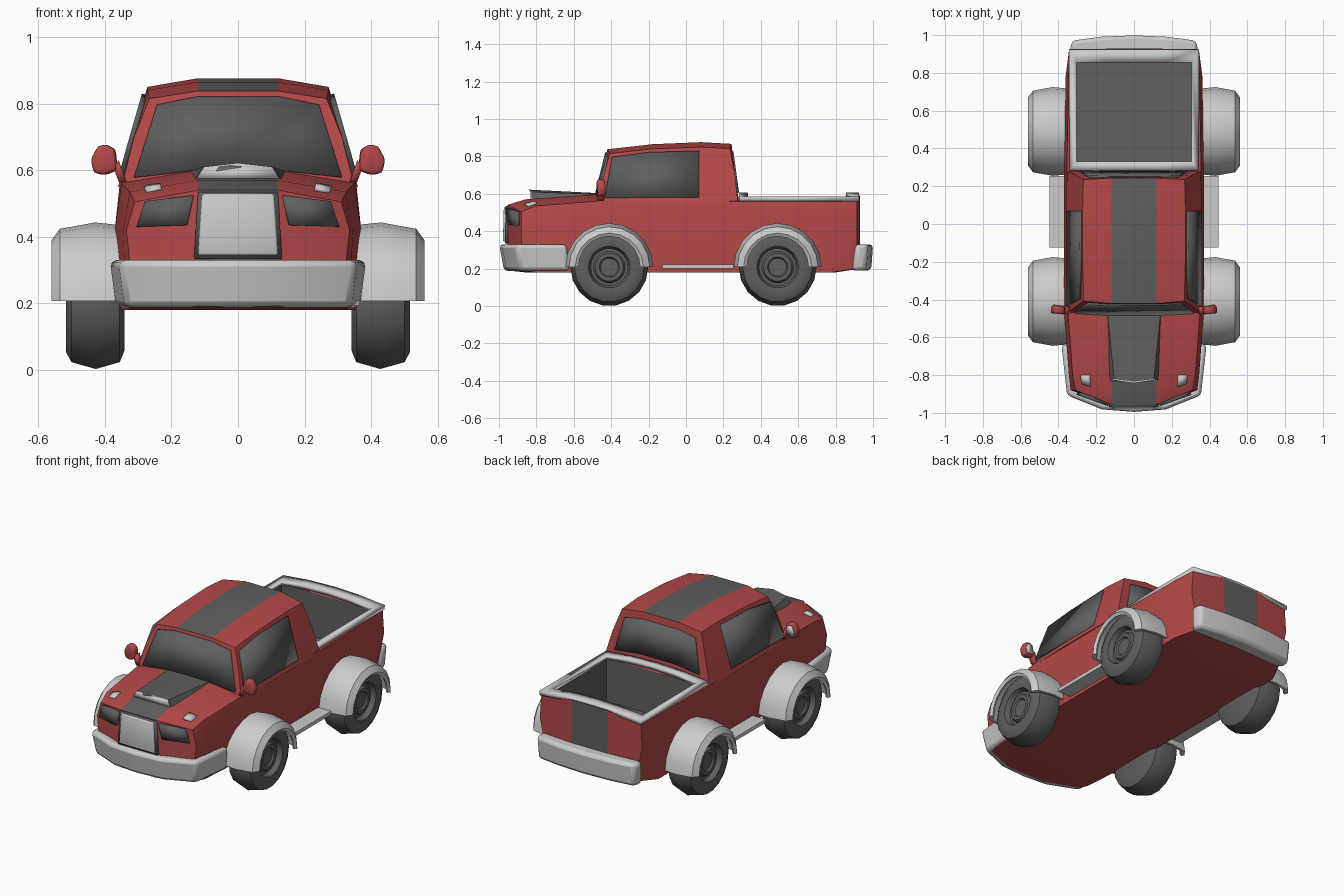
import bpy, bmesh, math

if "Cube" in bpy.data.objects:
    bpy.data.objects.remove(bpy.data.objects["Cube"])


def material(name, color):
    m = bpy.data.materials.new(name)
    m.diffuse_color = color
    m.use_nodes = True
    m.node_tree.nodes["Principled BSDF"].inputs["Base Color"].default_value = m.diffuse_color
    return m


RED = material("red_paint", (0.46, 0.065, 0.065, 1))
DARK = material("dark_grey", (0.115, 0.115, 0.115, 1))


def make(name, verts, faces, mats=(), idx=None, mirror=False, thick=0, bevel=0, angle=35):
    me = bpy.data.meshes.new(name)
    me.from_pydata(verts, [], faces)
    for m in mats:
        me.materials.append(m)
    if idx:
        me.polygons.foreach_set("material_index", idx)
    bm = bmesh.new()
    bm.from_mesh(me)
    bmesh.ops.remove_doubles(bm, verts=bm.verts, dist=1e-5)
    bmesh.ops.recalc_face_normals(bm, faces=bm.faces)
    bm.to_mesh(me)
    bm.free()
    ob = bpy.data.objects.new(name, me)
    bpy.context.collection.objects.link(ob)
    bpy.ops.object.select_all(action='DESELECT')
    ob.select_set(True)
    bpy.context.view_layer.objects.active = ob
    bpy.ops.object.shade_smooth_by_angle(angle=math.radians(angle))
    if thick:
        s = ob.modifiers.new("thickness", 'SOLIDIFY')
        s.thickness, s.offset = thick, 0
    if bevel:
        b = ob.modifiers.new("bevel", 'BEVEL')
        b.width, b.segments = bevel, 2
    if mirror:
        ob.modifiers.new("mirror", 'MIRROR')
    return ob


def loft(name, sections, cap_stripe):
    """Join mirrored five-point half sections; the middle strip on top is dark."""
    verts, faces, idx = [], [], []
    for half in sections:
        verts += half + [(-x, y, z) for x, y, z in reversed(half)]
    for i in range(len(sections) - 1):
        for j in range(10):
            k = (j + 1) % 10
            faces.append((i * 10 + j, i * 10 + k, i * 10 + 10 + k, i * 10 + 10 + j))
            idx.append(int(j == 4))
    for b in (0, len(sections) * 10 - 10):
        for f in ((0, 1, 2, 3, 4), (0, 4, 5, 9), (5, 6, 7, 8, 9)):
            faces.append([b + v for v in f])
            idx.append(int(cap_stripe and len(f) == 4))
    return make(name, verts, faces, (RED, DARK), idx)


def panel(name, pts, mats=(), mirror=False, thick=0.016, bevel=0):
    return make(name, pts, [range(len(pts))], mats, mirror=mirror, thick=thick, bevel=bevel)


def lathe(name, prof, cy, cz, a0, a1, n, mats=()):
    """Turn a closed (x, radius) profile about an x axis, mirrored to both sides."""
    full = a1 - a0 == 360
    m, steps = len(prof), n if full else n + 1
    verts, faces = [], []
    for i in range(steps):
        a = math.radians(a0 + (a1 - a0) * i / n)
        verts += [(x, cy + r * math.cos(a), cz + r * math.sin(a)) for x, r in prof]
    for i in range(n):
        q = (i + 1) % steps
        for j in range(m):
            k = (j + 1) % m
            if prof[j][1] or prof[k][1]:
                f = [i * m + j, i * m + k, q * m + k, q * m + j]
                if not prof[j][1]:
                    f = f[:3]
                elif not prof[k][1]:
                    f = [f[0], f[1], f[3]]
                faces.append(f)
    if not full:
        faces += [range(m), range(n * m, n * m + m)]
    return make(name, verts, faces, mats, mirror=True, angle=40)


def plan_prism(name, half, z0, z1, taper, bevel):
    """Extrude a plan outline, mirrored across x, with a narrower bottom."""
    plan = half + [(-x, y) for x, y in reversed(half) if x > 0]
    n = len(plan)
    verts = [(x * taper, y * (1 + taper) / 2, z0) for x, y in plan] + [(x, y, z1) for x, y in plan]
    faces = [range(n), range(n, 2 * n)] + [(i, (i + 1) % n, n + (i + 1) % n, n + i) for i in range(n)]
    return make(name, verts, faces, bevel=bevel)


def sym(half):
    return half + [(-x, y, z) for x, y, z in reversed(half) if x > 0]


# Lower body with hood, stripe and tailgate
def section(yc, ye, wb, wm, wt, zb, zs, zc):
    return [(.12, yc, zb), (wb, ye, zb), (wm, ye, .42), (wt, ye, zs), (.12, yc, zc)]


body = loft("body", [
    section(-.955, -.88, .31, .335, .31, .19, .505, .54),
    section(-.86, -.80, .335, .345, .325, .18, .535, .57),
    section(-.47, -.46, .36, .37, .35, .18, .562, .60),
    section(.28, .28, .36, .37, .355, .18, .56, .585),
    section(.80, .78, .36, .362, .347, .18, .56, .59),
    section(.93, .915, .30, .345, .335, .20, .56, .592)], True)

# Cargo bed opening, liner and rim
BX, Y0, Y1, Z0, Z1 = .31, .325, .86, .30, .57


def box(g, top):
    v = [(sx * (BX - g), y, z) for z in (Z0 + g, top)
         for sx, y in ((-1, Y0 + g), (1, Y0 + g), (1, Y1 - g), (-1, Y1 - g))]
    return v, [(0, 1, 2, 3)] + [(i, (i + 1) % 4, 4 + (i + 1) % 4, 4 + i) for i in range(4)]


v, f = box(0, .75)
cutter = make("bed_cutter", v, f + [(4, 5, 6, 7)])
cutter.hide_render = True
cutter.hide_set(True)
cut = body.modifiers.new("bed", 'BOOLEAN')
cut.operation, cut.object = 'DIFFERENCE', cutter
v, f = box(.004, Z1)
make("bed_liner", v, f, (DARK,))

steps = [-1, -.5, 0, .5, 1]


def rim_loop(w, ya, yb):
    pts = [(t, ya) for t in steps] + [(t, yb) for t in reversed(steps)]
    return [(t * w, y, .572 + .022 * (1 - t * t)) for t, y in pts]


make("bed_rim", rim_loop(.342, .283, .925) + rim_loop(.305, .33, .855),
     [(i, (i + 1) % 10, 10 + (i + 1) % 10, 10 + i) for i in range(10)], thick=.025)

# Cab
loft("cab", [
    [(.12, -.49, .55), (.35, -.47, .55), (.312, -.44, .70), (.266, -.408, .815), (.12, -.42, .838)],
    [(.12, -.18, .55), (.36, -.18, .55), (.318, -.18, .70), (.272, -.18, .84), (.12, -.18, .865)],
    [(.12, .08, .55), (.36, .08, .55), (.318, .08, .70), (.272, .08, .85), (.12, .08, .876)],
    [(.12, .283, .55), (.355, .278, .55), (.315, .262, .70), (.268, .235, .842), (.12, .243, .867)]], False)


# Windows
def front_y(x, z):
    return -.49 + .243 * (z - .55) + .08 * max(0, x - .12)


glass = [(.12, .60), (.312, .578), (.243, .795), (.12, .82)]
panel("windshield", sym([(x, front_y(x, z), z) for x, z in glass]), (DARK,))
panel("rear_window", sym([(x, .283 - .135 * (z - .55), z)
      for x, z in ((.12, .625), (.285, .605), (.235, .805), (.12, .825))]), (DARK,))
panel("side_window", [(.36 - .285 * (z - .55), y, z) for y, z in
      ((-.435, .58), (-.395, .795), (-.2, .82), (.07, .828), (.07, .58))], (DARK,), True)

# Grille with frame, headlights and indicators
panel("grille_frame", sym([(.132, -.958, .335), (.12, -.955, .535)]), (DARK,), thick=.02)
panel("grille", sym([(.12, -.967, .345), (.108, -.962, .528)]), thick=.024, bevel=.006)
panel("headlight", [(x, -.958 + .36 * (x - .12), z) for x, z in
      ((.153, .435), (.30, .43), (.275, .507), (.134, .524))], (DARK,), True, thick=.024)
panel("indicator", [(.23, -.86, .545), (.275, -.845, .532), (.282, -.80, .548), (.232, -.80, .556)],
      (), True, thick=.014)

# Hood scoop
lip = sym([(.127, -.825, .575), (.105, -.82, .61), (0, -.835, .622)])
tail = sym([(.15, -.475, .575), (.14, -.475, .598), (0, -.475, .604)])
make("hood_scoop", lip + tail,
     [range(5), range(5, 10)] + [(i, (i + 1) % 5, 5 + (i + 1) % 5, 5 + i) for i in range(5)], (DARK,))
panel("scoop_intake", [(x * .98, y - .004, z) for x, y, z in lip], thick=.008)

# Bumpers
plan_prism("front_bumper", [(0, -.998), (.17, -.985), (.357, -.91), (.387, -.64),
                            (.345, -.64), (.31, -.85), (0, -.92)], .188, .33, .95, .02)
plan_prism("rear_bumper", [(0, .90), (.30, .89), (.342, .91), (.33, .972), (.17, .993), (0, 1.0)],
           .19, .33, .98, .02)

# Running boards
make("running_board", [(x, y, z) for z in (.2, .222) for x, y in
     ((.33, -.125), (.448, -.125), (.448, .255), (.33, .255))],
     [(0, 1, 2, 3), (4, 5, 6, 7), (0, 1, 5, 4), (1, 2, 6, 5), (2, 3, 7, 6), (3, 0, 4, 7)], mirror=True)

# Wing mirrors: head, glass and stem
head = [(.383, .645), (.392, .59), (.43, .595), (.441, .635), (.42, .672), (.40, .678)]
head[0] = (.375, .62)
head = [(.362, .60), (.40, .585), (.432, .592), (.441, .632), (.42, .672), (.395, .678), (.368, .662)]
panel("mirror_head", [(x, -.455 + .1 * (x - .40), z) for x, z in head], (RED,), True, thick=.042, bevel=.01)
panel("mirror_glass", [(.40 + .7 * (x - .40), -.432 + .1 * (x - .40), .632 + .7 * (z - .632))
      for x, z in head], (), True, thick=.006)
panel("mirror_stem", [(.335, -.455, .565), (.358, -.455, .565), (.375, -.455, .61), (.358, -.455, .63)],
      (RED,), True, thick=.035)

# Wheels and fenders
tyre = [(.34, 0), (.34, .15), (.355, .187), (.427, .208), (.50, .187), (.517, .155), (.51, .112),
        (.48, .10), (.48, .085), (.495, .075), (.495, .055), (.485, .048), (.485, 0)]
arch = [(.33, .225), (.43, .235), (.535, .216), (.56, .182), (.55, .165),
        (.535, .172), (.52, .20), (.43, .22), (.33, .212)]
for end, y in (("front", -.41), ("rear", .49)):
    lathe(end + "_wheel", tyre, y, .208, 0, 360, 18, (DARK,))
    lathe(end + "_fender", arch, y, .208, 0, 180, 10)
